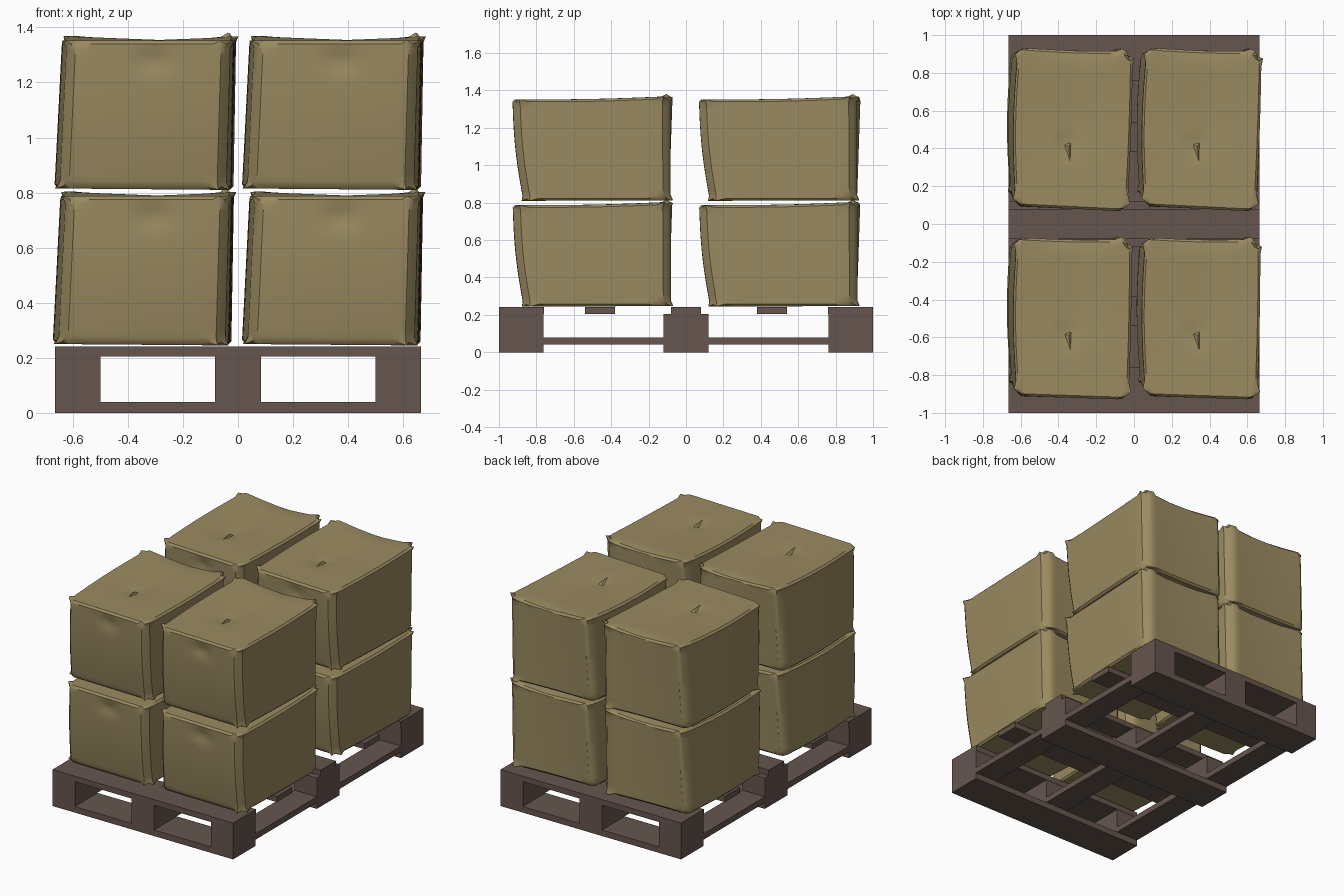
import bpy, bmesh, math
from mathutils import Vector

if "Cube" in bpy.data.objects:
    bpy.data.objects.remove(bpy.data.objects["Cube"])


def material(name, rgb):
    m = bpy.data.materials.new(name)
    m.diffuse_color = (*rgb, 1)
    m.use_nodes = True
    m.node_tree.nodes["Principled BSDF"].inputs["Base Color"].default_value = m.diffuse_color
    return m


CARDBOARD = material("tan_cardboard", (0.325, 0.256, 0.118))
WOOD = material("brown_wood", (0.132, 0.092, 0.077))


def link(name, mesh, mat):
    mesh.materials.append(mat)
    ob = bpy.data.objects.new(name, mesh)
    bpy.context.collection.objects.link(ob)
    return ob


def block(name, x, y, z):
    """Wooden cuboid given by its (min, max) ranges."""
    bm = bmesh.new()
    bmesh.ops.create_cube(bm, size=1)
    for v in bm.verts:
        v.co = Vector([a + (b - a) * (c + 0.5) for (a, b), c in zip((x, y, z), v.co)])
    me = bpy.data.meshes.new(name)
    bm.to_mesh(me)
    bm.free()
    return link(name, me, WOOD)


# Pallet: bottom boards, blocks, runners and top slats
X = (-0.664, 0.664)
COLS = [(-0.664, -0.5), (-0.083, 0.083), (0.5, 0.664)]
ROWS = [(-1, -0.762), (-0.12, 0.12), (0.762, 1)]
for row in ROWS:
    block("bottom_board", X, row, (0, 0.04))
    for col in COLS:
        block("pallet_block", col, row, (0.04, 0.205))
for col in COLS:
    block("runner", col, (-0.99, 0.99), (0.041, 0.08))
for y in [(-1, -0.76), (-0.54, -0.38), (-0.08, 0.08), (0.38, 0.54), (0.76, 1)]:
    block("top_slat", X, y, (0.205, 0.242))

# Sagging carton: corners keyed by (left/right, front/back, bottom/top)
CORNER = {
    (0, 0, 0): (-0.305, -0.365, 0.005), (1, 0, 0): (0.295, -0.37, 0.0),
    (0, 1, 0): (-0.31, 0.41, 0.012), (1, 1, 0): (0.318, 0.422, 0.002),
    (0, 0, 1): (-0.28, -0.41, 0.542), (1, 0, 1): (0.31, -0.43, 0.542),
    (0, 1, 1): (-0.28, 0.43, 0.56), (1, 1, 1): (0.327, 0.42, 0.56),
}
# Width of the flattened strip at each upright edge
CHAMFER = {(0, 0): 0.03, (1, 0): 0.035, (0, 1): 0.025, (1, 1): 0.05}


def bump(*pairs):
    return math.exp(-sum((a / b) ** 2 for a, b in pairs))


def carton_point(u, v, w):
    p = Vector()
    for (i, j, k), c in CORNER.items():
        weight = (u if i else 1 - u) * (v if j else 1 - v) * (w if k else 1 - w)
        p += weight * Vector(c)
    su, sv, sw = (math.sin(math.pi * t) for t in (u, v, w))
    p.x += -0.02 * (1 - u) * sv + 0.005 * u * sv
    p.y += -0.013 * (1 - v) * sw - 0.008 * v * su
    p.z += -0.006 * w * sv
    if w > 0.999:      # valley along the lid, lowered back edge and a dimple
        p.z -= 0.012 * max(0, 1 - abs(u - 0.55) / 0.5) * min(1, max(0, (v - 0.25) / 0.3))
        p.z -= 0.010 * su * max(0, (v - 0.92) / 0.08)
        p.z -= 0.012 * bump((u - 0.45, 0.08), (v - 0.4, 0.06))
    if v < 0.001:      # dent near the top of the front
        p.y += 0.015 * bump((u - 0.53, 0.10), (w - 0.86, 0.07))
    # Flatten the upright edges
    for (i, j), s in CHAMFER.items():
        edge = Vector(CORNER[i, j, 0]).lerp(Vector(CORNER[i, j, 1]), w)
        if j == 0:
            edge.y -= 0.013 * sw
        n = Vector((2 * i - 1, 2 * j - 1, 0)).normalized()
        over = (p - edge).dot(n) + s / math.sqrt(2)
        if over > 0:
            p -= n * over
    return p


def carton_mesh():
    bm = bmesh.new()
    bmesh.ops.create_cube(bm, size=1)
    bmesh.ops.subdivide_edges(bm, edges=bm.edges[:], cuts=19, use_grid_fill=True)
    rim = [e for e in bm.edges if e.calc_face_angle(0) > 1
           and abs(e.verts[0].co.z - e.verts[1].co.z) < 0.001]
    for v in bm.verts:
        v.co = carton_point(*(c + 0.5 for c in v.co))
    # Bevelled top and bottom rims
    bmesh.ops.bevel(bm, geom=rim, offset=0.012, segments=1, profile=0.5, affect='EDGES')
    # Thin fold on the lid
    a, b, c, d = [bm.verts.new(p) for p in (
        (-0.035, -0.08, 0.522), (0.01, -0.06, 0.522), (0.02, -0.33, 0.535), (-0.005, -0.09, 0.543))]
    for f in ((a, c, d), (c, b, d), (b, a, d)):
        bm.faces.new(f)
    bmesh.ops.recalc_face_normals(bm, faces=bm.faces[:])
    me = bpy.data.meshes.new("carton")
    bm.to_mesh(me)
    bm.free()
    return me


# Eight cartons, two by two by two, each slightly turned
shape = carton_mesh()
for k in range(2):
    for j, y in enumerate((-0.5, 0.501)):
        for x in (-0.345, 0.342):
            ob = link("carton", shape.copy(), CARDBOARD)
            ob.location = (x + (0.006 if k and x < 0 else 0), y, 0.245 + 0.565 * k)
            ob.rotation_euler.z = math.radians(-0.9 * j + 0.3 * (1 - k))
            bpy.ops.object.select_all(action='DESELECT')
            ob.select_set(True)
            bpy.context.view_layer.objects.active = ob
            bpy.ops.object.shade_smooth_by_angle(angle=math.radians(30))
